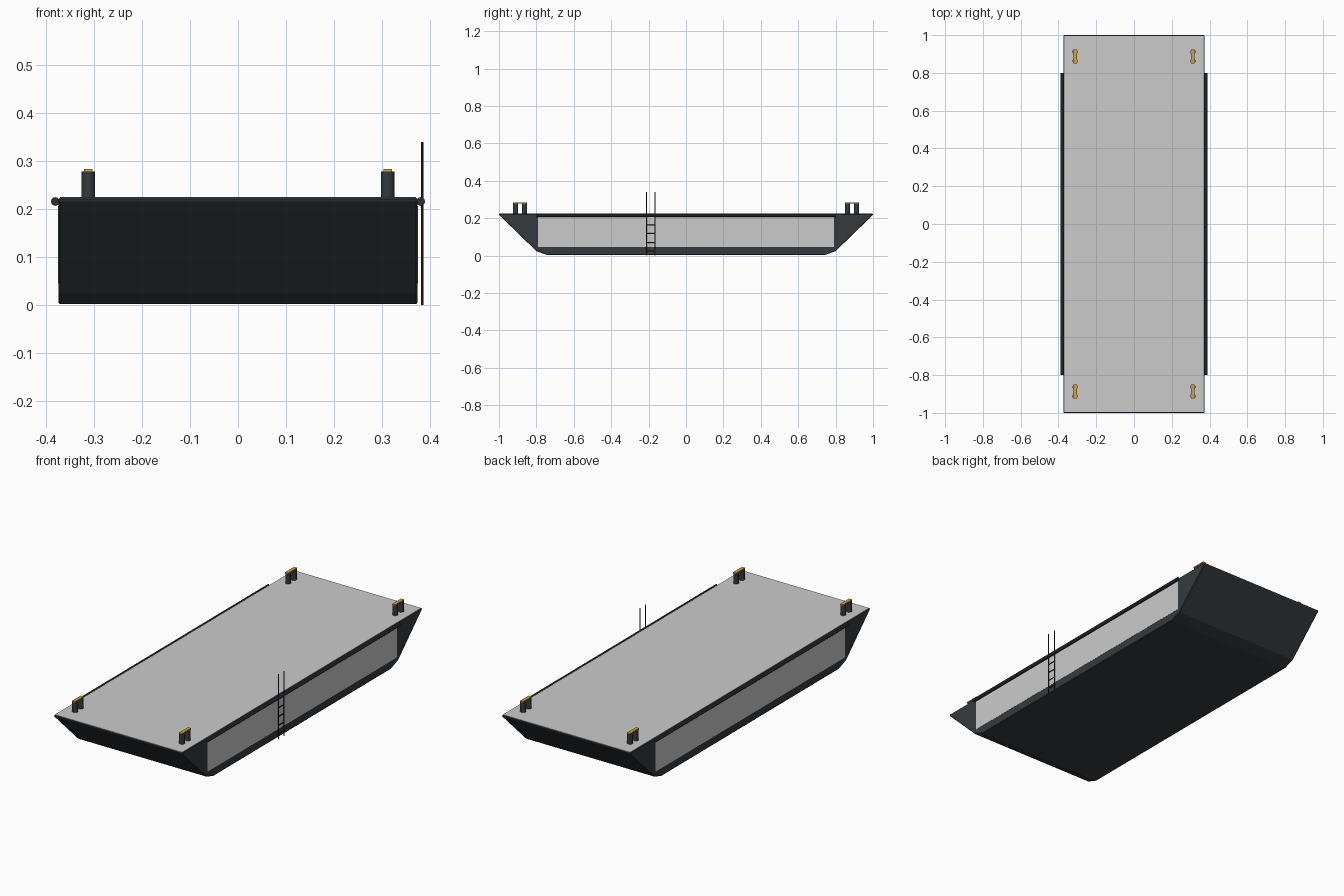
import bpy, bmesh
from mathutils import Vector

if "Cube" in bpy.data.objects:
    bpy.data.objects.remove(bpy.data.objects["Cube"])


def material(name, rgb):
    m = bpy.data.materials.new(name)
    m.diffuse_color = (*rgb, 1)
    m.use_nodes = True
    m.node_tree.nodes["Principled BSDF"].inputs["Base Color"].default_value = m.diffuse_color
    return m


DARK = material("dark_steel", (0.035, 0.042, 0.048))
BLACK = material("black_rubber", (0.025, 0.027, 0.032))
YELLOW = material("yellow_paint", (0.6, 0.36, 0.06))


def finish(name, bm, mat=None, smooth=False):
    bmesh.ops.recalc_face_normals(bm, faces=bm.faces)
    me = bpy.data.meshes.new(name)
    bm.to_mesh(me)
    bm.free()
    ob = bpy.data.objects.new(name, me)
    bpy.context.collection.objects.link(ob)
    if mat:
        me.materials.append(mat)
    if smooth:
        bpy.context.view_layer.objects.active = ob
        bpy.ops.object.select_all(action='DESELECT')
        ob.select_set(True)
        bpy.ops.object.shade_smooth_by_angle()
    return ob


def box(name, center, size, mat=None):
    bm = bmesh.new()
    bmesh.ops.create_cube(bm, size=1)
    bmesh.ops.scale(bm, vec=size, verts=bm.verts)
    bmesh.ops.translate(bm, vec=center, verts=bm.verts)
    return finish(name, bm, mat)


def rod(name, a, b, r, mat, sides=12):
    a, b = Vector(a), Vector(b)
    bm = bmesh.new()
    bmesh.ops.create_cone(bm, cap_ends=True, segments=sides, radius1=r, radius2=r, depth=(b - a).length)
    rot = (b - a).to_track_quat('Z', 'Y').to_matrix()
    bmesh.ops.rotate(bm, matrix=rot, verts=bm.verts)
    bmesh.ops.translate(bm, vec=(a + b) / 2, verts=bm.verts)
    return finish(name, bm, mat, True)


# Hull: side profile with raked ends, extruded across the width
half = [(0.74, 0.002), (0.80, 0.024), (1.0, 0.218), (1.0, 0.224)]
profile = half + [(-y, z) for y, z in reversed(half)]
bm = bmesh.new()
face = bm.faces.new([bm.verts.new((-0.374, y, z)) for y, z in profile])
ext = bmesh.ops.extrude_face_region(bm, geom=[face])
bmesh.ops.translate(bm, vec=(0.748, 0, 0), verts=[v for v in ext["geom"] if isinstance(v, bmesh.types.BMVert)])
hull = finish("hull", bm, DARK)
bev = hull.modifiers.new("edge_bevel", 'BEVEL')
bev.width = 0.003
bev.segments = 1

# Grey deck plate and side panels
box("deck", (0, 0, 0.2245), (0.742, 1.99, 0.002))
for s, side in ((-1, "left"), (1, "right")):
    box(side + "_side_panel", (s * 0.374, 0, 0.126), (0.002, 1.58, 0.162))
    # Rubbing rails along the deck edge
    rod(side + "_fender_rail", (s * 0.381, -0.8, 0.216), (s * 0.381, 0.8, 0.216), 0.009, BLACK)

# Twin-post mooring bollards at the four corners
for sx in (-1, 1):
    for sy in (-1, 1):
        x, y = sx * 0.312, sy * 0.887
        for d in (-0.024, 0.024):
            rod("bollard_post", (x, y + d, 0.22), (x, y + d, 0.278), 0.014, DARK, 16)
        box("bollard_cap_bar", (x, y, 0.281), (0.018, 0.074, 0.006), YELLOW)

# Boarding ladder on the right side
for y in (-0.212, -0.166):
    rod("ladder_rail", (0.384, y, 0), (0.384, y, 0.34), 0.0026, BLACK, 8)
for i in range(5):
    z = 0.025 + i * 0.046
    rod("ladder_rung", (0.384, -0.212, z), (0.384, -0.166, z), 0.0026, BLACK, 8)
